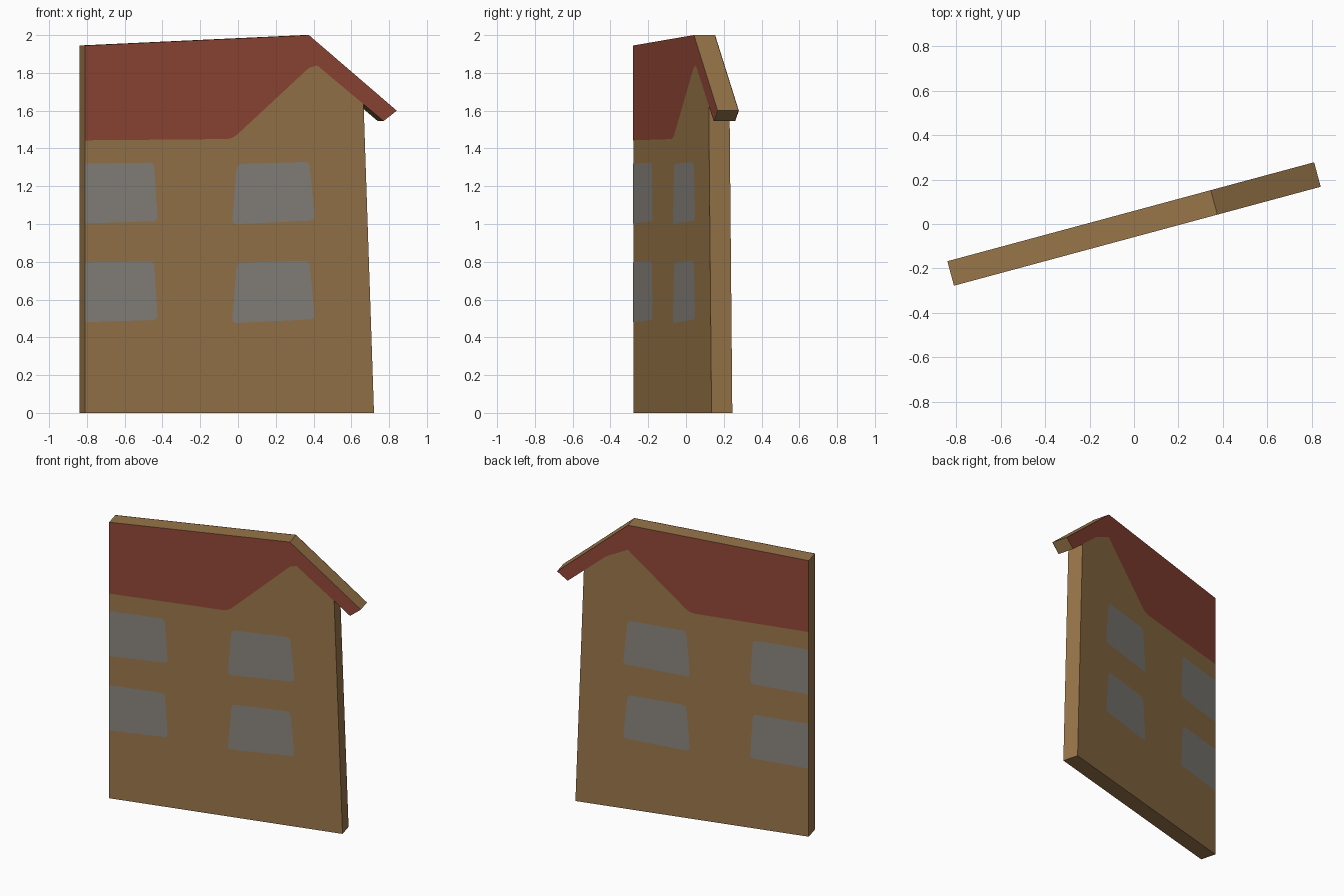
import bpy, bmesh, math
from mathutils import Vector, Matrix

if "Cube" in bpy.data.objects:
    bpy.data.objects.remove(bpy.data.objects["Cube"])

ANGLE = math.radians(15.1)
HALF = 0.057          # half thickness of the slab
SKIN = 0.002          # height of painted plates


def material(name, rgb):
    m = bpy.data.materials.new(name)
    m.diffuse_color = (*rgb, 1)
    m.use_nodes = True
    m.node_tree.nodes["Principled BSDF"].inputs["Base Color"].default_value = m.diffuse_color
    return m


BROWN = material("brown wall", (0.315, 0.18, 0.068))
RED = material("red roof", (0.28, 0.06, 0.037))
GREY = material("grey window", (0.25, 0.233, 0.208))


def along(x, z):
    """Front-view grid position to position along the turned slab."""
    return ((x - HALF * math.sin(ANGLE)) / math.cos(ANGLE), z)


def rounded(pts, corners, r=0.03, steps=4):
    """Round the listed corners of a polygon."""
    out = []
    for i, p in enumerate(pts):
        p = Vector(p)
        if i not in corners:
            out.append(p)
            continue
        a, b = Vector(pts[i - 1]), Vector(pts[(i + 1) % len(pts)])
        s, e = p + (a - p).normalized() * r, p + (b - p).normalized() * r
        for k in range(steps + 1):
            t = k / steps
            out.append(s * (1 - t) ** 2 + p * 2 * t * (1 - t) + e * t * t)
    return out


def finish(name, bm, mat):
    bmesh.ops.rotate(bm, verts=bm.verts, matrix=Matrix.Rotation(ANGLE, 3, 'Z'))
    me = bpy.data.meshes.new(name)
    bm.to_mesh(me)
    bm.free()
    me.materials.append(mat)
    ob = bpy.data.objects.new(name, me)
    bpy.context.collection.objects.link(ob)


def slab(name, pts, mat):
    bm = bmesh.new()
    f = bm.faces.new([bm.verts.new((x, -HALF, z)) for x, z in pts])
    ex = bmesh.ops.extrude_face_region(bm, geom=[f])["geom"]
    bmesh.ops.translate(bm, vec=(0, 2 * HALF, 0),
                        verts=[v for v in ex if isinstance(v, bmesh.types.BMVert)])
    bmesh.ops.recalc_face_normals(bm, faces=bm.faces)
    finish(name, bm, mat)


def paint(name, pts, mat):
    """Thin painted panel on the front and the back (points run counter-clockwise)."""
    bm = bmesh.new()
    for side in (-1, 1):
        ring = pts if side < 0 else pts[::-1]
        bm.faces.new([bm.verts.new((x, side * (HALF + SKIN), z)) for x, z in ring])
    bmesh.ops.triangulate(bm, faces=bm.faces)
    finish(name, bm, mat)


# House slab: wall and roof silhouette in one outline
L = -0.81
bottom = [along(L, 0), along(0.72, 0)]
eave = [along(0.665, 1.634), along(0.77, 1.545), along(0.84, 1.6)]
top = [along(0.375, 2.0), along(L, 1.945)]
slab("house_slab", bottom + eave + top, BROWN)

# Painted roof with the gable cut-out
gable = [along(L, 1.443), along(-0.03, 1.45), along(0.405, 1.855)]
paint("roof_paint", rounded(gable + eave + top, {1, 2}, 0.04), RED)

# Painted windows, two floors; the left ones are cut off by the slab edge
for floor, dz in (("lower", 0.0), ("upper", 0.523)):
    left = [(L, 0.48), (-0.425, 0.492), (-0.445, 0.802), (L, 0.797)]
    right = [(-0.033, 0.475), (0.407, 0.496), (0.378, 0.806), (-0.006, 0.795)]
    for side, quad, corners in (("left", left, {1, 2}), ("right", right, {0, 1, 2, 3})):
        pts = [along(x, z + dz) for x, z in quad]
        paint(f"{floor}_{side}_window", rounded(pts, corners), GREY)
